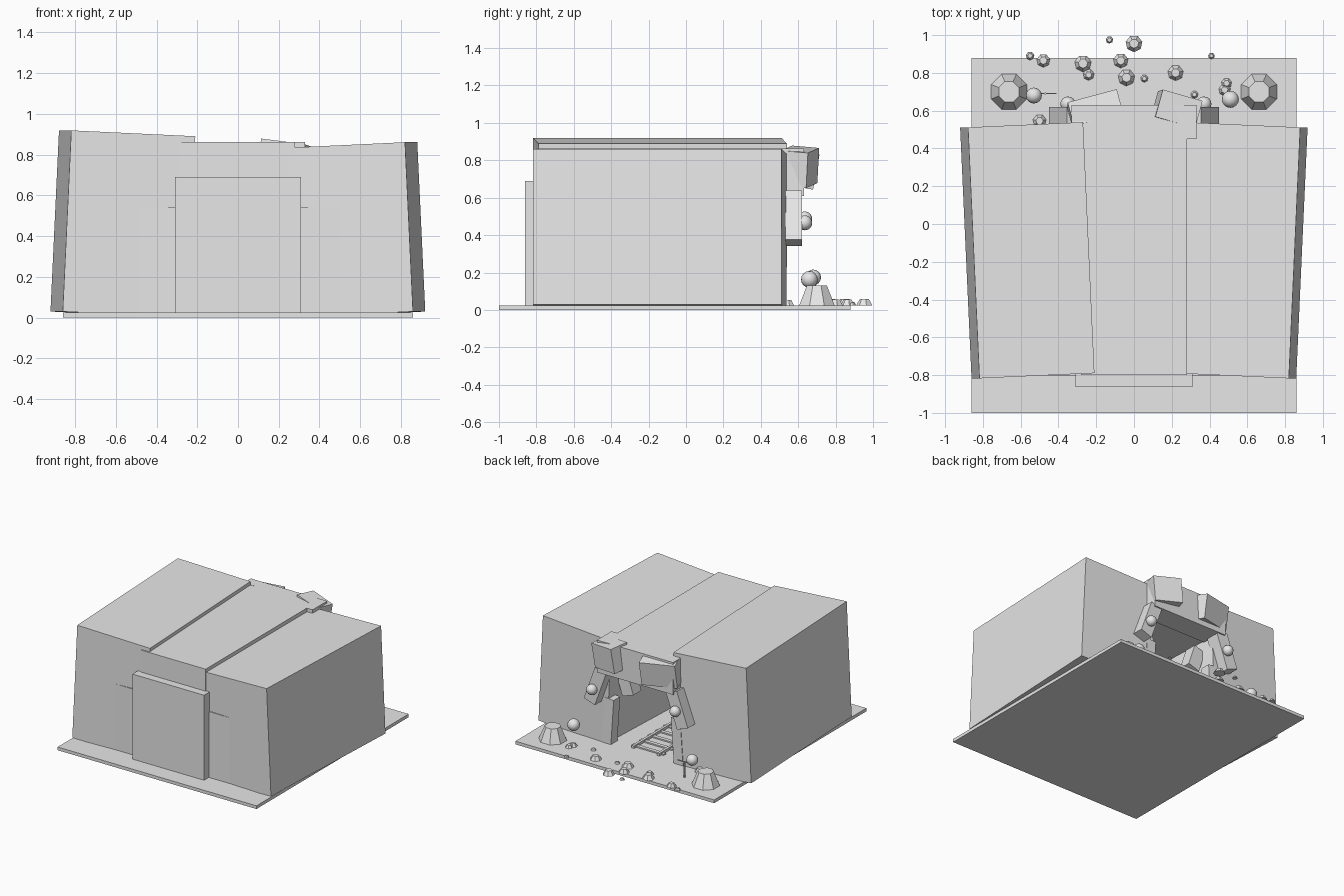
import bpy
from math import radians

if "Cube" in bpy.data.objects:
    bpy.data.objects.remove(bpy.data.objects["Cube"])

GREY = (0.8, 0.8, 0.8, 1)
stone = bpy.data.materials.new("stone grey")
stone.use_nodes = True
stone.diffuse_color = GREY
stone.node_tree.nodes["Principled BSDF"].inputs["Base Color"].default_value = GREY


def finish(name):
    obj = bpy.context.object
    obj.name = name
    obj.data.materials.append(stone)
    return obj


def box(name, centre, size, turn=(0, 0, 0)):
    bpy.ops.mesh.primitive_cube_add(size=1, location=centre,
                                    rotation=[radians(a) for a in turn])
    bpy.context.object.scale = size
    return finish(name)


def span(name, x, y, z):
    """Upright box given by its limits on each axis."""
    pairs = (x, y, z)
    return box(name, [(a + b) / 2 for a, b in pairs], [b - a for a, b in pairs])


def mound(name, x, y, base, top, height, sides=8):
    bpy.ops.mesh.primitive_cone_add(vertices=sides, radius1=base, radius2=top, depth=height,
                                    location=(x, y, GROUND + height / 2),
                                    rotation=(0, 0, radians(180 / sides)))
    return finish(name)


def ball(name, centre, radius):
    bpy.ops.mesh.primitive_uv_sphere_add(segments=16, ring_count=8, radius=radius, location=centre)
    obj = finish(name)
    bpy.ops.object.shade_smooth_by_angle()
    return obj


# Ground slab
GROUND = 0.025
span("ground", (-0.86, 0.86), (-1, 0.88), (0, GROUND))

# Two leaning side masses, tunnel roof and closed front end
for side, word, height in ((-1, "right", 0.89), (1, "left", 0.832)):
    box(word + "_rock_mass", (side * 0.565, -0.14, 0.015 + height / 2),
        (0.61, 1.33, height), (0, -side * 2.7, -side * 2.6))
span("tunnel_roof", (-0.28, 0.28), (-0.8, 0.5), (0.62, 0.862))
span("front_panel", (-0.31, 0.31), (-0.862, -0.76), (GROUND, 0.69))
span("end_wall", (-0.49, 0.49), (-0.803, -0.72), (GROUND, 0.54))

# Entrance arch: lintel, shoulders, jambs and inner corbels
span("lintel", (-0.33, 0.33), (0.45, 0.63), (0.61, 0.862))
for side, word in ((-1, "right"), (1, "left")):
    box(word + "_shoulder", (side * 0.355, 0.565, 0.49),
        (0.1, 0.11, 0.28), (0, -side * 20, 0))
    box(word + "_jamb", (side * 0.3, 0.5, 0.2), (0.08, 0.08, 0.36), (0, -side * 4, 0))
    box(word + "_corbel", (side * 0.23, 0.38, 0.47), (0.1, 0.1, 0.18), (0, side * 18, 0))

# Loose blocks over the entrance
box("left_cap_block", (0.225, 0.605, 0.765), (0.22, 0.15, 0.19), (-5, 7, -16))
box("right_cap_block", (-0.205, 0.6, 0.755), (0.27, 0.13, 0.19), (-10, 3, 15))

# Rail track running into the tunnel
for side, word in ((-1, "right"), (1, "left")):
    span(word + "_rail", (side * 0.11 - 0.01, side * 0.11 + 0.01), (-0.7, 0.5), (GROUND, 0.045))
for i in range(12):
    y = 0.46 - 0.1 * i
    span("track_tie", (-0.14, 0.14), (y - 0.015, y + 0.015), (GROUND, 0.035))

# Lamps on the shoulders and beside the path
ball("right_wall_lamp", (-0.35, 0.635, 0.487), 0.04)
ball("left_wall_lamp", (0.37, 0.635, 0.466), 0.04)
ball("right_path_lamp", (-0.53, 0.68, 0.174), 0.042)
ball("left_path_lamp", (0.51, 0.66, 0.163), 0.045)
span("lamp_post", (-0.475, -0.465), (0.685, 0.695), (GROUND, 0.15))
span("lamp_arm", (-0.53, -0.41), (0.687, 0.693), (0.143, 0.15))

# Two large stumps
for side in (-1, 1):
    mound("stump", side * 0.662, 0.7, 0.102, 0.058, 0.105)

# Scattered pebbles: x, y, radius
PEBBLES = ((-0.13, 0.975, 0.02), (0, 0.955, 0.045), (-0.55, 0.89, 0.023),
           (-0.48, 0.865, 0.036), (-0.27, 0.85, 0.045), (-0.24, 0.79, 0.03),
           (-0.07, 0.865, 0.04), (-0.04, 0.775, 0.045), (0.055, 0.77, 0.02),
           (0.22, 0.8, 0.042), (0.41, 0.89, 0.018), (0.48, 0.71, 0.032),
           (0.49, 0.745, 0.028), (0.32, 0.685, 0.02), (-0.5, 0.545, 0.036))
for x, y, r in PEBBLES:
    mound("pebble", x, y, r, r * 0.55, r * 0.75, 7)
